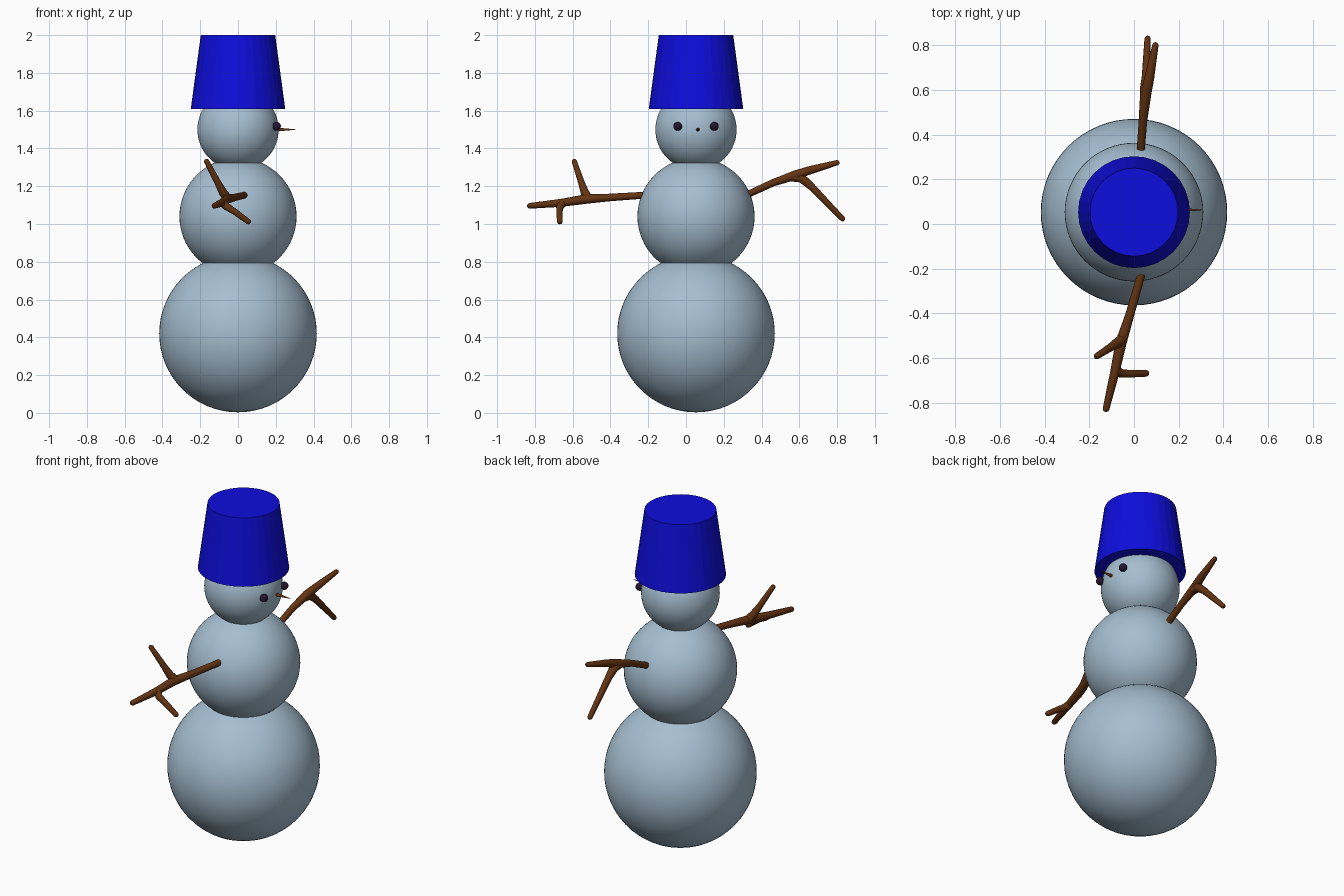
import bpy
import math

if "Cube" in bpy.data.objects:
    bpy.data.objects.remove(bpy.data.objects["Cube"])

CY = 0.053  # the body axis sits slightly behind the origin


def material(name, rgb):
    m = bpy.data.materials.new(name)
    m.diffuse_color = (*rgb, 1)
    m.use_nodes = True
    m.node_tree.nodes["Principled BSDF"].inputs["Base Color"].default_value = m.diffuse_color
    return m


snow = material("pale blue snow", (0.38, 0.52, 0.64))
blue = material("bucket blue", (0.004, 0.004, 0.72))
bark = material("brown bark", (0.125, 0.034, 0.006))
dark = material("dark purple", (0.018, 0.007, 0.03))


def finish(name, mat, angle=40):
    ob = bpy.context.object
    ob.name = name
    ob.data.materials.append(mat)
    bpy.ops.object.shade_smooth_by_angle(angle=math.radians(angle))
    return ob


def ball(name, r, loc, mat, seg=64):
    bpy.ops.mesh.primitive_uv_sphere_add(segments=seg, ring_count=seg // 2, radius=r, location=loc)
    return finish(name, mat)


def twig_arm(name, branches):
    """Tapered round twigs; each branch is a list of (x, y, z, radius)."""
    cu = bpy.data.curves.new(name, 'CURVE')
    cu.dimensions = '3D'
    cu.bevel_depth = 1.0
    cu.bevel_resolution = 4
    cu.use_fill_caps = True
    for pts in branches:
        # round off the tip with two shrinking rings
        (px, py, pz, _), (ex, ey, ez, er) = pts[-2:]
        d = (ex - px, ey - py, ez - pz)
        n = math.sqrt(sum(c * c for c in d))
        ring = [(ex - d[0] / n * er * k, ey - d[1] / n * er * k, ez - d[2] / n * er * k, er * f)
                for k, f in ((0.9, 1.0), (0.35, 0.8), (0.0, 0.35))]
        full = pts[:-1] + ring
        sp = cu.splines.new('POLY')
        sp.points.add(len(full) - 1)
        for p, (x, y, z, r) in zip(sp.points, full):
            p.co = (x, y, z, 1)
            p.radius = r
    ob = bpy.data.objects.new(name, cu)
    bpy.context.collection.objects.link(ob)
    bpy.ops.object.select_all(action='DESELECT')
    ob.select_set(True)
    bpy.context.view_layer.objects.active = ob
    bpy.ops.object.convert(target='MESH')
    finish(name, bark, 60)


# three stacked snowballs
ball("lower_snowball", 0.417, (0, CY, 0.42), snow)
ball("middle_snowball", 0.31, (0, CY, 1.04), snow)
ball("head", 0.215, (0, CY, 1.50), snow)

# upturned bucket hat
bpy.ops.mesh.primitive_cone_add(vertices=32, radius1=0.25, radius2=0.197, depth=0.39,
                                location=(0, CY, 1.805))
finish("bucket_hat", blue, 5)

# eyes and nose face +x
for side, label in ((-1, "left"), (1, "right")):
    ball(label + "_eye", 0.023, (0.204, CY + side * 0.097, 1.517), dark, 20)
bpy.ops.mesh.primitive_cone_add(vertices=12, radius1=0.012, radius2=0.001, depth=0.12,
                                location=(0.245, 0.063, 1.5), rotation=(0, math.pi / 2, 0))
finish("nose", bark)

# arm on the front side: main twig, upward fork, downward fork
twig_arm("front_arm", [
    [(0.033, -0.225, 1.152, 0.018), (-0.02, -0.41, 1.14, 0.02), (-0.058, -0.53, 1.132, 0.025),
     (-0.085, -0.66, 1.112, 0.021), (-0.128, -0.84, 1.095, 0.015)],
    [(-0.052, -0.515, 1.132, 0.024), (-0.078, -0.535, 1.165, 0.023), (-0.105, -0.552, 1.215, 0.018),
     (-0.172, -0.595, 1.342, 0.014)],
    [(-0.083, -0.65, 1.112, 0.022), (-0.058, -0.668, 1.09, 0.02), (-0.02, -0.67, 1.067, 0.017),
     (0.065, -0.668, 1.005, 0.015)],
])

# arm on the back side: a shaft forking in two
twig_arm("back_arm", [
    [(0.03, 0.33, 1.158, 0.018), (0.04, 0.46, 1.218, 0.019), (0.052, 0.58, 1.259, 0.025),
     (0.068, 0.65, 1.283, 0.022), (0.098, 0.812, 1.328, 0.014)],
    [(0.048, 0.55, 1.248, 0.022), (0.053, 0.61, 1.245, 0.026), (0.055, 0.66, 1.202, 0.02),
     (0.061, 0.838, 1.018, 0.014)],
])
